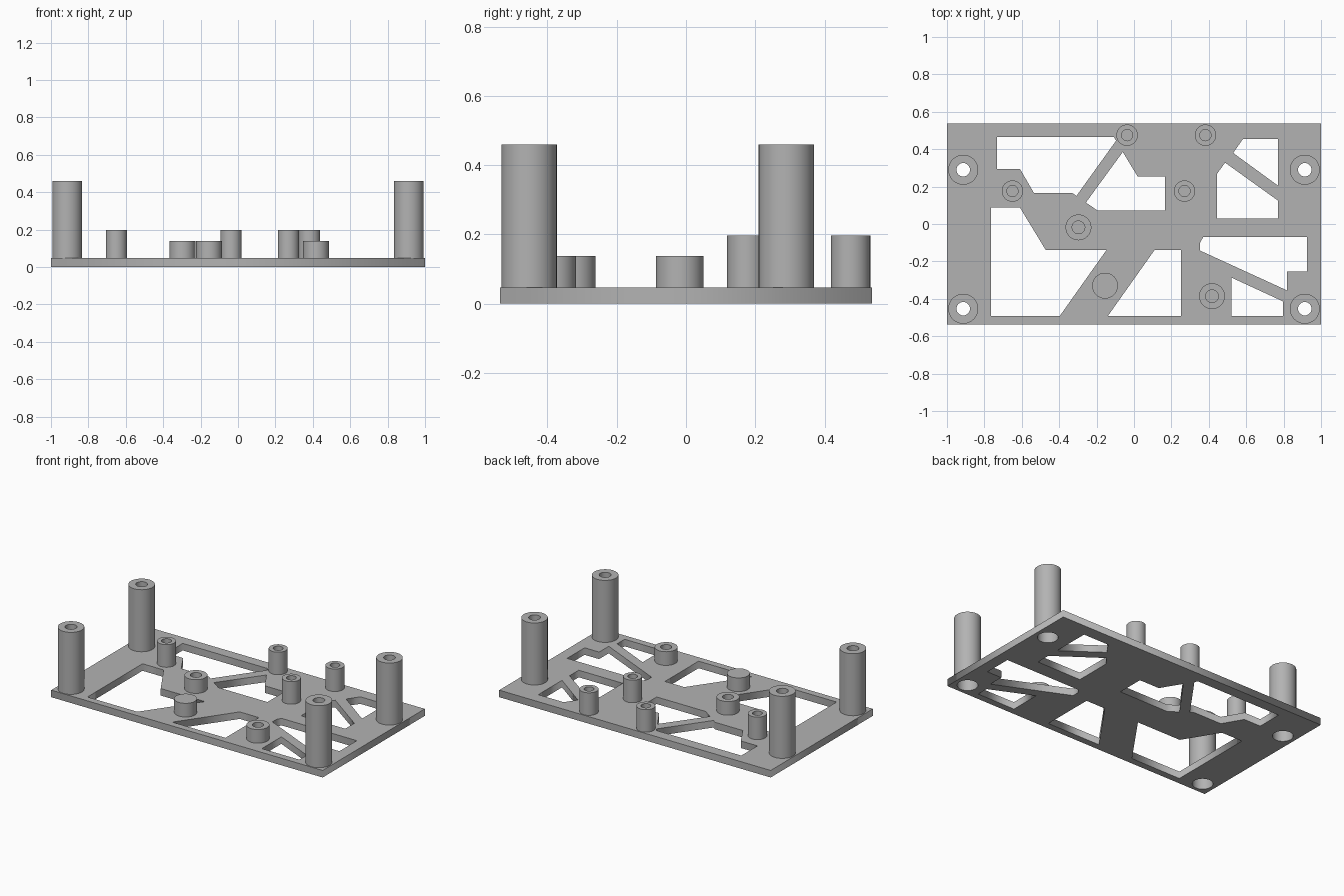
import bpy, bmesh, math

if "Cube" in bpy.data.objects:
    bpy.data.objects.remove(bpy.data.objects["Cube"])

PLATE_TOP = 0.047
BORE = 0.062

grey = bpy.data.materials.new("plain grey")
grey.diffuse_color = (0.45, 0.45, 0.45, 1)
grey.use_nodes = True
grey.node_tree.nodes["Principled BSDF"].inputs["Base Color"].default_value = grey.diffuse_color


def circle(cx, cy, r, n=48):
    return [(cx + r * math.cos(2 * math.pi * i / n), cy + r * math.sin(2 * math.pi * i / n))
            for i in range(n)]


def lathe(name, x, y, profile, n=48):
    """Spin a closed (radius, height) profile around a vertical axis."""
    bm = bmesh.new()
    rings = []
    for r, z in profile:
        if r == 0:
            rings.append([bm.verts.new((0, 0, z))] * n)
        else:
            rings.append([bm.verts.new((px, py, z)) for px, py in circle(0, 0, r, n)])
    for a, b in zip(rings, rings[1:] + rings[:1]):
        for i in range(n):
            j = (i + 1) % n
            corners = list(dict.fromkeys((a[i], a[j], b[j], b[i])))
            if len(corners) > 2:
                bm.faces.new(corners)
    bmesh.ops.recalc_face_normals(bm, faces=bm.faces)
    mesh = bpy.data.meshes.new(name)
    bm.to_mesh(mesh)
    bm.free()
    mesh.materials.append(grey)
    ob = bpy.data.objects.new(name, mesh)
    ob.location = (x, y, 0)
    bpy.context.collection.objects.link(ob)
    bpy.ops.object.select_all(action='DESELECT')
    ob.select_set(True)
    bpy.context.view_layer.objects.active = ob
    bpy.ops.object.shade_smooth_by_angle(angle=math.radians(30))


# Base plate: outline with the lightening cutouts and screw bores
pillars = [(x, y) for x in (-0.913, 0.913) for y in (0.29, -0.453)]
outline = [(-1, -0.537), (1, -0.537), (1, 0.537), (-1, 0.537)]
cutouts = [
    # back left and centre
    [(-.733, .465), (-.107, .465), (-.096, .445), (-.308, .15), (-.33, .166),
     (-.535, .166), (-.61, .295), (-.733, .295)],
    [(-.06, .385), (.02, .253), (.166, .253), (.166, .072), (-.195, .072), (-.257, .115)],
    # front left and centre
    [(-.765, .088), (-.61, .088), (-.472, -.139), (-.147, -.139), (-.397, -.492), (-.765, -.492)],
    [(.11, -.139), (.252, -.139), (.252, -.492), (-.14, -.492)],
    # back right pair
    [(.583, .455), (.77, .455), (.77, .205), (.53, .38)],
    [(.487, .328), (.77, .125), (.77, .029), (.445, .029), (.445, .27)],
    # front right pair
    [(.37, -.07), (.925, -.07), (.925, -.254), (.818, -.254), (.818, -.355),
     (.353, -.142), (.353, -.1)],
    [(.52, -.286), (.797, -.414), (.797, -.492), (.52, -.492)],
]
curve = bpy.data.curves.new("base_plate", 'CURVE')
curve.dimensions = '2D'
curve.fill_mode = 'BOTH'
curve.extrude = PLATE_TOP / 2
for loop in [outline] + cutouts + [circle(x, y, BORE) for x, y in pillars]:
    spline = curve.splines.new('POLY')
    spline.points.add(len(loop) - 1)
    for point, (x, y) in zip(spline.points, loop):
        point.co = (x, y, 0, 1)
    spline.use_cyclic_u = True
curve.materials.append(grey)
plate = bpy.data.objects.new("base_plate", curve)
plate.location.z = PLATE_TOP / 2
bpy.context.collection.objects.link(plate)
bpy.context.view_layer.objects.active = plate
plate.select_set(True)
bpy.ops.object.convert(target='MESH')

# Tall corner pillars, bored through and widened from below
for x, y in pillars:
    lathe("corner_pillar", x, y, [(BORE, PLATE_TOP), (0.08, PLATE_TOP), (0.08, 0.46),
                                  (0.036, 0.46), (0.036, 0.3), (BORE, 0.3)])

# Slim standoffs with blind screw holes
for x, y in [(-.037, .475), (.382, .475), (-.65, .176), (.27, .176)]:
    lathe("slim_standoff", x, y, [(0, PLATE_TOP), (0.057, PLATE_TOP), (0.057, 0.197),
                                  (0.03, 0.197), (0.03, PLATE_TOP + 0.002), (0, PLATE_TOP + 0.002)])

# Short wide standoffs with blind screw holes
for x, y in [(-.297, -.018), (.417, -.386)]:
    lathe("short_standoff", x, y, [(0, PLATE_TOP), (0.069, PLATE_TOP), (0.069, 0.138),
                                   (0.034, 0.138), (0.034, PLATE_TOP + 0.002), (0, PLATE_TOP + 0.002)])

# Solid support peg
lathe("support_peg", -.155, -.33, [(0, PLATE_TOP), (0.069, PLATE_TOP), (0.069, 0.138), (0, 0.138)])
